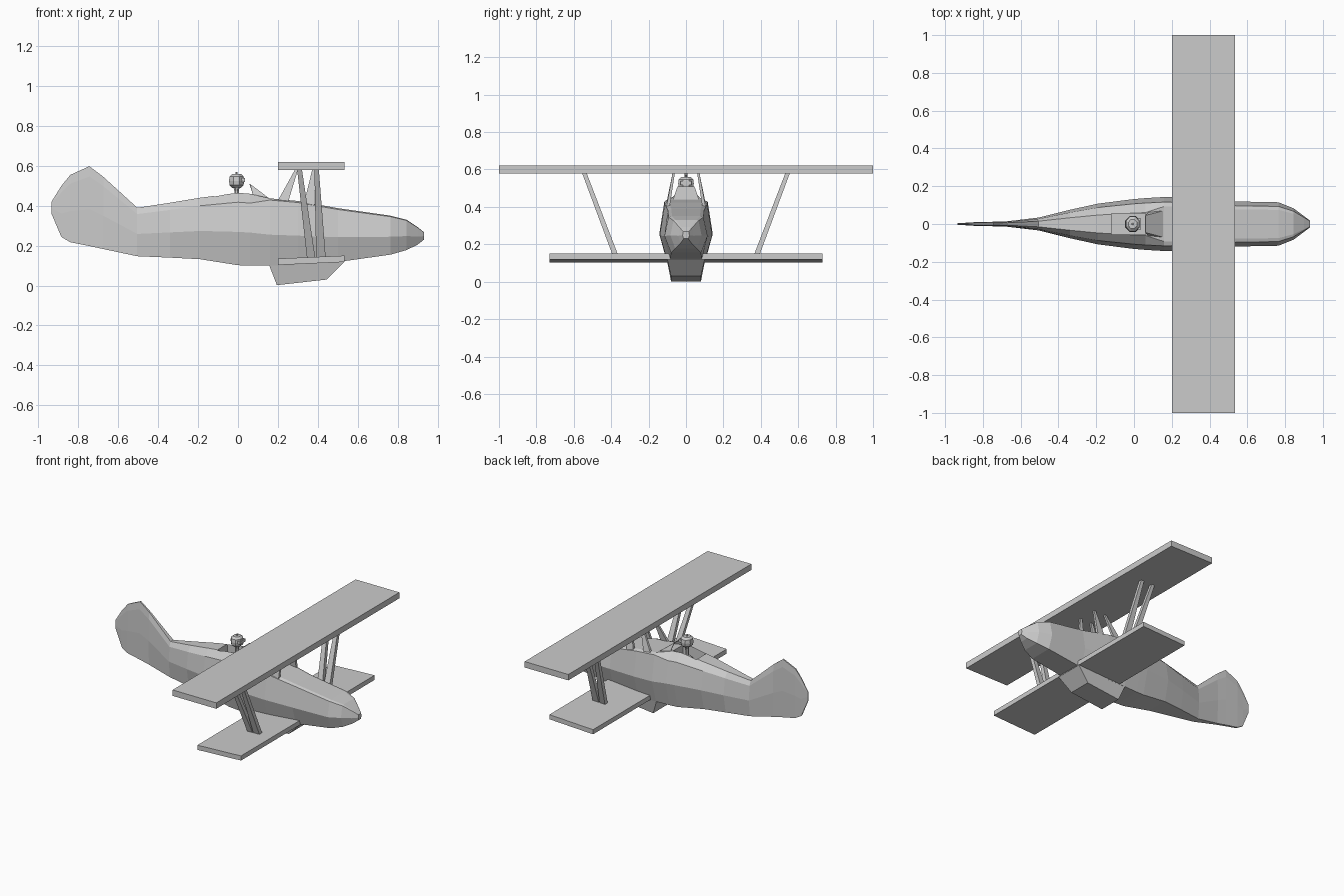
import bpy, bmesh, math

if "Cube" in bpy.data.objects:
    bpy.data.objects.remove(bpy.data.objects["Cube"])


def finish(bm, name):
    bmesh.ops.recalc_face_normals(bm, faces=bm.faces)
    mesh = bpy.data.meshes.new(name)
    bm.to_mesh(mesh)
    bm.free()
    obj = bpy.data.objects.new(name, mesh)
    bpy.context.collection.objects.link(obj)
    return obj


def loft(name, rings):
    bm = bmesh.new()
    loops = [[bm.verts.new(p) for p in ring] for ring in rings]
    n = len(loops[0])
    for a, b in zip(loops, loops[1:]):
        for i in range(n):
            j = (i + 1) % n
            bm.faces.new((a[i], a[j], b[j], b[i]))
    bm.faces.new(loops[0])
    bm.faces.new(loops[-1])
    return finish(bm, name)


def rect(x, y, z, hx, hy):
    # horizontal rectangle, used as the end of a strut or block
    return [(x + i * hx, y + j * hy, z) for i, j in ((-1, -1), (1, -1), (1, 1), (-1, 1))]


def fuselage_ring(x, low, high, width):
    # eight-sided section: rounded deck behind the windscreen, flat deck ahead of it
    tall = high - low
    flat = x > .1
    drop, deck = (.025, .65) if flat else (.13, .44)
    side = [(width * .7, low), (width, low + .46 * tall),
            (width * .81, high - drop * tall), (width * deck, high)]
    return [(x, y, z) for y, z in side] + [(x, -y, z) for y, z in reversed(side)]


# Fuselage with blended fin: x, bottom, top, half width
stations = [
    (-.935, .36, .42, .004), (-.885, .243, .50, .007), (-.84, .217, .555, .01),
    (-.745, .198, .598, .012), (-.675, .183, .545, .014), (-.505, .147, .39, .034),
    (-.34, .14, .415, .075), (-.19, .132, .44, .108), (0, .102, .465, .132),
    (.06, .1, .46, .137), (.16, .1, .437, .143), (.3, .102, .424, .14),
    (.5, .118, .388, .12), (.765, .155, .35, .115), (.845, .178, .33, .083),
    (.9, .205, .293, .042), (.932, .23, .268, .018)]
fuselage = loft("fuselage", [fuselage_ring(*s) for s in stations])

# Cockpit opening
cutter = loft("cockpit_cutter", [rect(-.03, 0, z, .09, .055) for z in (.36, .6)])
cutter.hide_render = True
cutter.hide_set(True)
cut = fuselage.modifiers.new("cockpit", "BOOLEAN")
cut.object = cutter
cut.operation = "DIFFERENCE"
cut.solver = "EXACT"

# Windscreen: sloping front pane and two side panes, open at the back
bm = bmesh.new()
panes = [[bm.verts.new((x, s * y, z)) for x, y, z in
          ((.06, .045, .51), (.155, .07, .438), (.075, .062, .455))] for s in (-1, 1)]
for side in panes:
    bm.faces.new(side)
(a, b, _), (c, d, _) = panes
bm.faces.new((a, b, d, c))
screen = finish(bm, "windscreen")
screen.modifiers.new("thickness", "SOLIDIFY").thickness = .004


# Wings: slab with a slight tilt, swept across y
def wing(name, span, z, thick, tilt):
    profile = [(.2, z), (.534, z + tilt), (.534, z + tilt + thick), (.2, z + thick)]
    loft(name, [[(x, y, h) for x, h in profile] for y in (-span, span)])


wing("upper_wing", 1.0, .579, .041, 0)
wing("lower_wing", .73, .103, .032, .015)

# Belly fairing, narrowing downwards
keel = [(.155, .10, .105), (.195, .08, .002), (.445, .08, .03), (.535, .10, .12)]
loft("belly_fairing", [[(x, s * y, z) for x, y, z in keel] for s in (-1, 1)])

# Struts on both sides, tapering upwards: bottom x, half length, top x, half length
for s, label in ((-1, "right"), (1, "left")):
    for end, x0, h0, x1, h1 in (("rear", .367, .021, .308, .012),
                                ("front", .416, .024, .394, .011)):
        loft(f"{end}_wing_strut_{label}",
             [rect(x0, s * .375, .135, h0, .015), rect(x1, s * .545, .585, h1, .012)])
    for end, x0, z0, x1 in (("rear", .222, .415, .295), ("front", .355, .395, .38)):
        loft(f"{end}_cabane_strut_{label}",
             [rect(x0, s * .097, z0, .028, .009), rect(x1, s * .065, .585, .007, .006)])


# Pilot: low-poly shoulders, neck, head, cap button and goggles
def turned(name, profile, sides=8, sy=1.0):
    angles = [(i + .5) * 2 * math.pi / sides for i in range(sides)]
    loft(name, [[(r * math.cos(a) - .007, sy * r * math.sin(a), z) for a in angles]
                for r, z in profile])


turned("pilot_shoulders", [(.045, .362), (.045, .40), (.015, .43)])
turned("pilot_neck", [(.014, .42), (.012, .475), (.018, .495)])
turned("pilot_head", [(.024, .49), (.038, .503), (.041, .525), (.038, .547), (.024, .56)], sy=1.1)
turned("cap_button", [(.007, .555), (.005, .57)], 6)
loft("goggles", [rect(.027, 0, z, .009, .03) for z in (.518, .538)])
